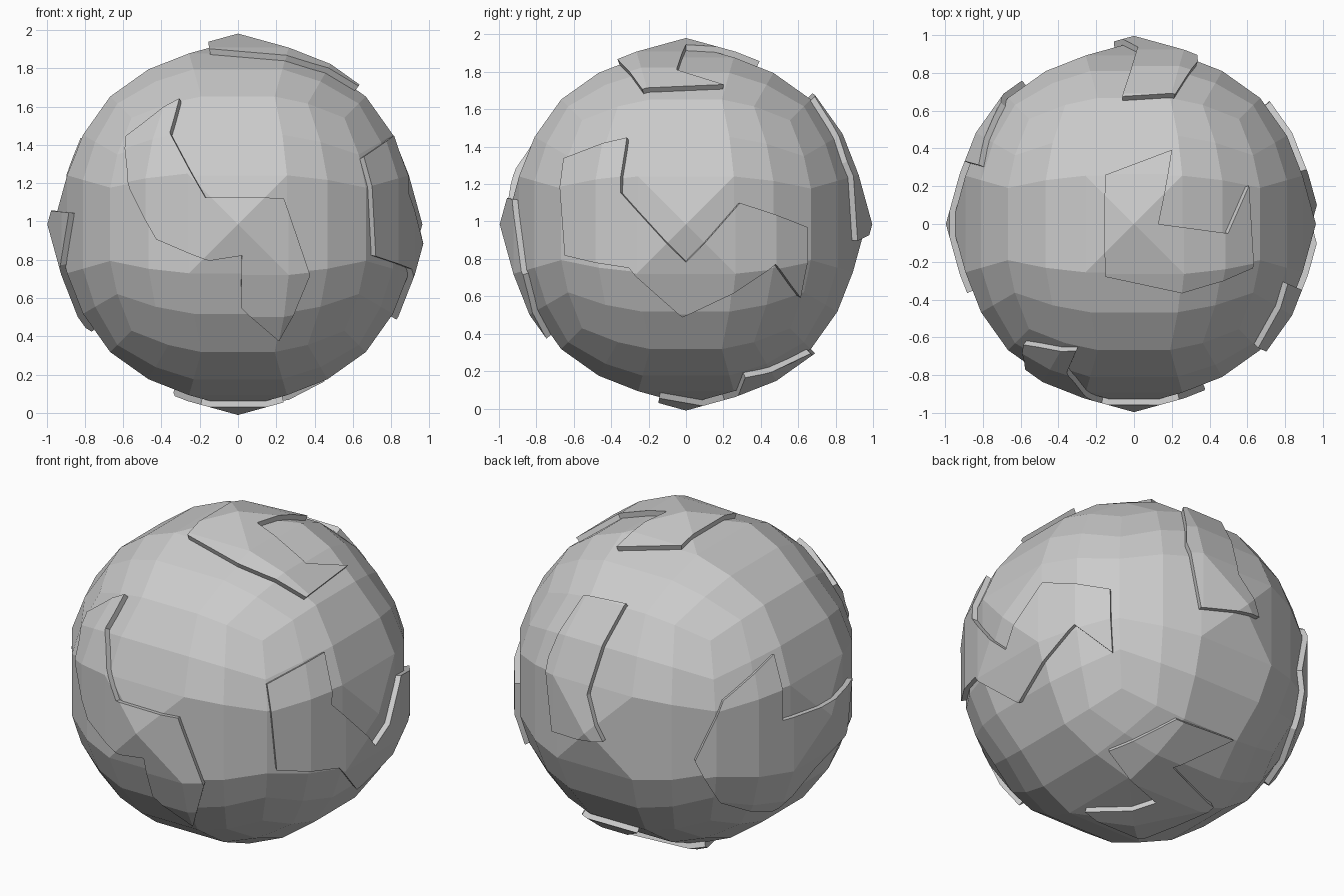
import bpy, bmesh
from math import sin, cos, tan, radians, sqrt
from mathutils import Vector
from mathutils.geometry import tessellate_polygon

if "Cube" in bpy.data.objects:
    bpy.data.objects.remove(bpy.data.objects["Cube"])

CENTRE = Vector((0, 0, 0.985))
R_BASE, R_TOP = 0.963, 0.996


def make_object(name, bm):
    bmesh.ops.recalc_face_normals(bm, faces=bm.faces[:])
    if bm.calc_volume(signed=True) < 0:
        bmesh.ops.reverse_faces(bm, faces=bm.faces[:])
    me = bpy.data.meshes.new(name)
    bm.to_mesh(me)
    bm.free()
    ob = bpy.data.objects.new(name, me)
    ob.location = CENTRE
    bpy.context.collection.objects.link(ob)
    return ob


def quad_sphere(name, r):
    """Cube grid with five cells per side, pushed out onto a sphere."""
    bm = bmesh.new()
    t = [tan(radians(a)) for a in (-45, -30, -16, 16, 30, 45)]
    for axis in range(3):
        for side in (-1, 1):
            def vert(u, v):
                c = [u, v]
                c.insert(axis, side)
                return bm.verts.new(Vector(c).normalized() * r)
            for i in range(5):
                for j in range(5):
                    ring = [vert(t[i], t[j]), vert(t[i + 1], t[j]),
                            vert(t[i + 1], t[j + 1]), vert(t[i], t[j + 1])]
                    if i == j == 2:
                        # raised hub in the middle of each side
                        hub = vert(0, 0)
                        for k in range(4):
                            bm.faces.new([hub, ring[k], ring[(k + 1) % 4]])
                    else:
                        bm.faces.new(ring)
    bmesh.ops.remove_doubles(bm, verts=bm.verts[:], dist=0.001)
    return make_object(name, bm)


def onto_sphere(p, az, el):
    """Direction on the ball of a flat outline point seen from (az, el)."""
    a, e = radians(az), radians(el)
    right = Vector((cos(a), sin(a), 0))
    view = Vector((sin(a) * cos(e), -cos(a) * cos(e), sin(e)))
    up = view.cross(right)
    u, v = p
    w = sqrt(max(0.0, 0.97 ** 2 - u * u - v * v))
    return (right * u + up * v + view * w).normalized()


def raised_patch(name, az, el, outline):
    """Slice of a larger ball cut out by a radial wedge."""
    dirs = [onto_sphere(p, az, el) for p in outline]
    n = len(dirs)
    bm = bmesh.new()
    inner = [bm.verts.new(d * 0.88) for d in dirs]
    outer = [bm.verts.new(d * 2.0) for d in dirs]
    for i in range(n):
        j = (i + 1) % n
        bm.faces.new([inner[i], inner[j], outer[j]])
        bm.faces.new([inner[i], outer[j], outer[i]])
    for tri in tessellate_polygon([[Vector((u, v, 0)) for u, v in outline]]):
        bm.faces.new([outer[k] for k in tri])
        bm.faces.new([inner[k] for k in reversed(tri)])
    cutter = make_object(name + "_cutter", bm)
    cutter.hide_render = True

    ob = quad_sphere(name, R_TOP)
    mod = ob.modifiers.new("cut", 'BOOLEAN')
    mod.operation, mod.solver, mod.object = 'INTERSECT', 'EXACT', cutter
    bpy.context.view_layer.update()
    dg = bpy.context.evaluated_depsgraph_get()
    bm = bmesh.new()
    bm.from_mesh(bpy.data.meshes.new_from_object(ob.evaluated_get(dg)))
    # drop the hidden underside
    under = [f for f in bm.faces if all(v.co.length < 0.89 for v in f.verts)]
    bmesh.ops.delete(bm, geom=under, context='FACES')
    ob.modifiers.clear()
    bm.to_mesh(ob.data)
    bm.free()
    bpy.data.objects.remove(cutter)


# main ball
quad_sphere("ball", R_BASE)

# raised panels, each outlined in a convenient view (heights relative to centre)
raised_patch("front_panel", 0, 0, [
    (-.58, .455), (-.30, .645), (-.35, .47), (-.17, .14), (.24, .135), (.37, -.265),
    (.21, -.60), (.015, -.44), (.02, -.165), (-.15, -.19), (-.43, -.08), (-.56, .18)])
raised_patch("right_panel", 90, 0, [
    (-.64, .345), (-.31, .455), (-.35, .17), (0, -.205), (.29, .115), (.65, -.015),
    (.60, -.385), (.47, -.21), (-.02, -.50), (-.30, -.23), (-.64, -.165)])
raised_patch("top_panel", 0, 90, [
    (-.15, .26), (.20, .39), (.13, 0), (.50, -.05), (.60, .20), (.62, -.23),
    (.25, -.36), (-.15, -.28)])
raised_patch("back_panel", 215, 27, [
    (-.56, .40), (-.335, .355), (-.465, .135), (-.56, -.155), (-.465, -.415),
    (-.76, -.35), (-.76, .065)])
raised_patch("left_panel", 215, 27, [
    (.485, .07), (.205, -.19), (.05, -.53), (.19, -.74), (.47, -.785), (.74, -.55),
    (.89, -.335), (.945, -.04), (.55, -.30), (.54, -.17)])
raised_patch("bottom_panel", 140, -28, [
    (-.14, -.465), (.235, -.29), (.55, -.40), (.22, -.565), (.44, -.76),
    (.055, -.94), (-.275, -.80), (.125, -.76)])
